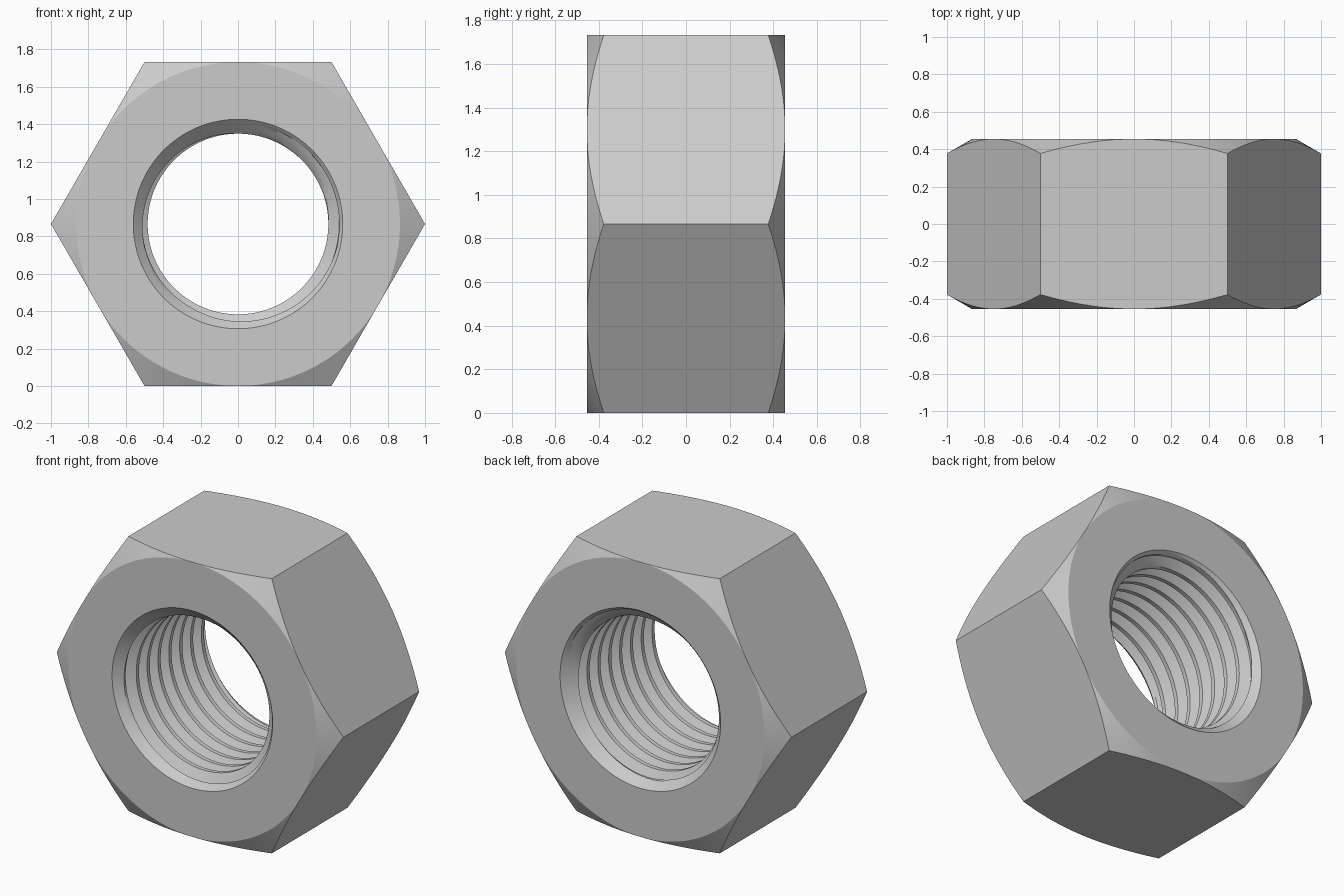
import bpy
import bmesh
from math import cos, sin, pi, tan, radians

cube = bpy.data.objects.get("Cube")
if cube:
    bpy.data.objects.remove(cube, do_unlink=True)

SEGMENTS = 144               # steps around the axis, a multiple of twelve
APOTHEM = cos(pi / 6)        # centre to flat, with corners at radius 1
HALF = 0.4545                # half of the thickness
MINOR, MAJOR, PITCH = 0.483, 0.541, 0.108
MOUTH = 0.56                 # radius of the countersink at each face
# Thread profile over one pitch: (fraction of pitch, depth 0 to 1)
PROFILE = [(0, 0), (0.125, 0), (0.25, 0), (0.406, 0.5), (0.5625, 1),
           (0.625, 1), (0.6875, 1), (0.844, 0.5)]

bm = bmesh.new()
verts = {}


def vert(radius, y, step):
    """Shared vertex at a radius, depth and angular step."""
    a = 2 * pi * (step % SEGMENTS) / SEGMENTS
    co = (radius * cos(a), y, radius * sin(a) + APOTHEM)
    key = tuple(round(c, 5) for c in co)
    if key not in verts:
        verts[key] = bm.verts.new(co)
    return verts[key]


def skin(point, rows):
    """Join successive rows of points around the axis with faces."""
    for k in range(rows - 1):
        for j in range(SEGMENTS):
            corners = [point(k, j), point(k, j + 1),
                       point(k + 1, j + 1), point(k + 1, j)]
            loop = list(dict.fromkeys(vert(*c) for c in corners))
            if len(loop) > 2:
                bm.faces.new(loop)


def outer_point(row, step):
    """End faces, conical corner chamfers and the six flats."""
    a = (2 * pi * step / SEGMENTS) % (pi / 3) - pi / 6
    hexagon = APOTHEM / cos(a)
    shoulder = HALF - (hexagon - APOTHEM) * tan(radians(30))
    radius, y = [(MOUTH, HALF), (APOTHEM, HALF), (hexagon, shoulder),
                 (hexagon, -shoulder), (APOTHEM, -HALF), (MOUTH, -HALF)][row]
    return radius, y, step


TURNS = int(2 * HALF / PITCH) + 4


def thread_point(row, step):
    """Right-handed thread, cut away by a countersink at both ends."""
    turn, part = divmod(row, len(PROFILE))
    fraction, depth = PROFILE[part]
    y = PITCH * (turn + fraction - TURNS / 2 - step / SEGMENTS + 0.5)
    y = max(-HALF, min(HALF, y))
    radius = MINOR + (MAJOR - MINOR) * depth
    countersink = MOUTH - (HALF - abs(y))
    if abs(y) == HALF:
        radius = MOUTH
    return max(radius, countersink), y, step


skin(outer_point, 6)
skin(thread_point, TURNS * len(PROFILE))
bmesh.ops.recalc_face_normals(bm, faces=bm.faces)

mesh = bpy.data.meshes.new("hex_nut")
bm.to_mesh(mesh)
bm.free()
nut = bpy.data.objects.new("hex_nut", mesh)
bpy.context.collection.objects.link(nut)

# Plain grey metal
steel = bpy.data.materials.new("grey_steel")
steel.use_nodes = True
grey = (0.6, 0.6, 0.6, 1)
steel.diffuse_color = grey
steel.node_tree.nodes["Principled BSDF"].inputs["Base Color"].default_value = grey
mesh.materials.append(steel)

# Round surfaces shade smoothly, creases stay sharp
bpy.ops.object.select_all(action="DESELECT")
nut.select_set(True)
bpy.context.view_layer.objects.active = nut
bpy.ops.object.shade_smooth_by_angle(angle=radians(22))
